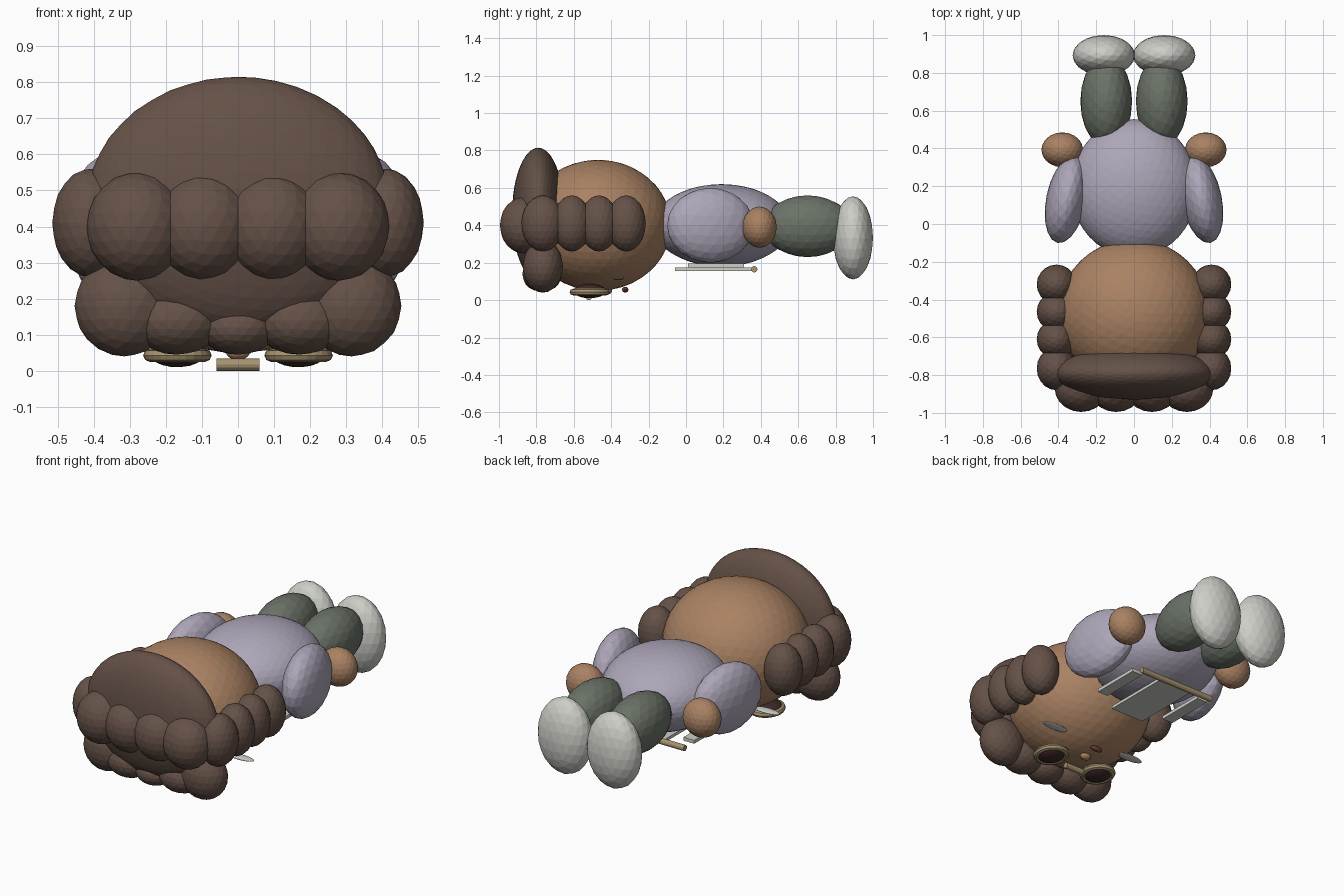
import bpy
from math import pi

cube = bpy.data.objects.get("Cube")
if cube:
    bpy.data.objects.remove(cube, do_unlink=True)


def material(name, rgb):
    m = bpy.data.materials.new(name)
    m.use_nodes = True
    m.diffuse_color = (*rgb, 1)
    m.node_tree.nodes["Principled BSDF"].inputs["Base Color"].default_value = (*rgb, 1)
    return m


HAIR = material("dark brown hair", (0.13, 0.083, 0.064))
SKIN = material("warm tan skin", (0.40, 0.223, 0.125))
SHIRT = material("pale lilac cloth", (0.42, 0.38, 0.48))
TROUSER = material("grey green cloth", (0.145, 0.168, 0.135))
PALE = material("off white", (0.62, 0.62, 0.58))
GOLD = material("dull gold", (0.39, 0.296, 0.165))
LENS = material("dark lens", (0.048, 0.023, 0.021))
MOUTH = material("red brown lip", (0.16, 0.055, 0.035))


def finish(name, mat, scale=(1, 1, 1)):
    ob = bpy.context.object
    ob.name = name
    ob.scale = scale
    ob.data.materials.append(mat)
    return ob


def blob(name, mat, loc, radii, detail=3, turn=0):
    bpy.ops.mesh.primitive_ico_sphere_add(
        subdivisions=detail, radius=1, location=loc, rotation=(0, 0, turn))
    return finish(name, mat, radii)


def rod(name, mat, loc, radius, length):
    bpy.ops.mesh.primitive_cylinder_add(
        vertices=12, radius=radius, depth=length, location=loc, rotation=(0, pi / 2, 0))
    return finish(name, mat)


def plate(name, mat, loc, size):
    bpy.ops.mesh.primitive_cube_add(size=1, location=loc)
    return finish(name, mat, size)


# Large central masses
blob("head", SKIN, (0, -0.47, 0.40), (0.40, 0.39, 0.35), 4)
blob("hair_cap", HAIR, (0, -0.79, 0.46), (0.42, 0.14, 0.355), 4)
blob("torso", SHIRT, (0, 0.19, 0.40), (0.335, 0.365, 0.22), 4)

# Limbs, hair curls and glasses, repeated on both sides
for side, s in (("left", 1), ("right", -1)):
    blob(side + "_arm", SHIRT, (s * 0.358, 0.13, 0.40), (0.107, 0.235, 0.20), turn=s * 0.2)
    blob(side + "_hand", SKIN, (s * 0.38, 0.393, 0.39), (0.11, 0.092, 0.11))
    blob(side + "_leg", TROUSER, (s * 0.147, 0.65, 0.395), (0.137, 0.24, 0.165))
    blob(side + "_foot", PALE, (s * 0.16, 0.893, 0.333), (0.165, 0.107, 0.222))

    for i, y in enumerate((-0.32, -0.465, -0.61, -0.765)):
        r = 0.115 if i == 3 else 0.105
        blob(f"{side}_side_curl_{i}", HAIR, (s * 0.41, y, 0.41), (0.105, r, 0.15))
    for i, x in enumerate((0.095, 0.28)):
        blob(f"{side}_crown_curl_{i}", HAIR, (s * x, -0.87, 0.40), (0.14, 0.125, 0.15))
    blob(side + "_fringe_inner", HAIR, (s * 0.17, -0.77, 0.14), (0.13, 0.105, 0.095))
    blob(side + "_fringe_outer", HAIR, (s * 0.315, -0.765, 0.18), (0.138, 0.107, 0.14))

    blob(side + "_lens", LENS, (s * 0.168, -0.515, 0.048), (0.078, 0.088, 0.038))
    bpy.ops.mesh.primitive_torus_add(
        major_segments=24, minor_segments=8, major_radius=0.077, minor_radius=0.018,
        location=(s * 0.168, -0.515, 0.043))
    finish(side + "_lens_rim", GOLD, (1, 1.13, 1))
    blob(side + "_cheek_disc", PALE, (s * 0.27, -0.36, 0.115), (0.085, 0.03, 0.008))
    plate(side + "_strap", PALE, (s * 0.235, 0.16, 0.185), (0.07, 0.30, 0.02))

# Middle of the fringe
blob("fringe_middle", HAIR, (0, -0.77, 0.12), (0.11, 0.10, 0.075))

# Face details
rod("glasses_bridge", GOLD, (0, -0.52, 0.017), 0.017, 0.12)
blob("nose", SKIN, (0, -0.42, 0.052), (0.033, 0.025, 0.022))
blob("mouth", MOUTH, (0, -0.325, 0.056), (0.04, 0.017, 0.015))

# Chest panel and its rod
plate("chest_panel", PALE, (0, 0.15, 0.166), (0.22, 0.42, 0.018))
rod("chest_rod", GOLD, (0, 0.365, 0.165), 0.017, 0.50)
